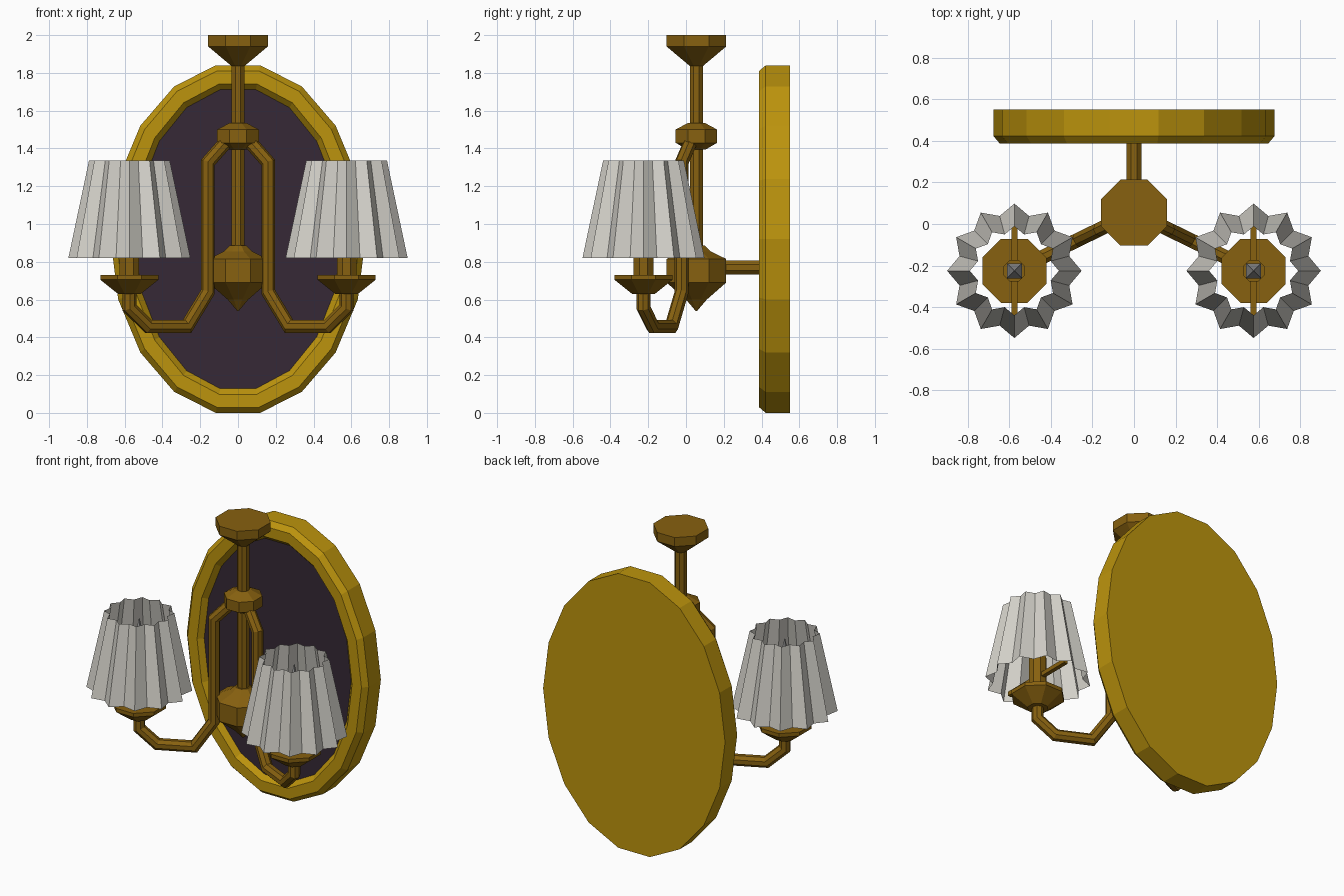
import bpy, bmesh, math
from mathutils import Vector

if "Cube" in bpy.data.objects:
    bpy.data.objects.remove(bpy.data.objects["Cube"])


def material(name, rgb):
    m = bpy.data.materials.new(name)
    lin = [c / 12.92 if c <= 0.04045 else ((c + 0.055) / 1.055) ** 2.4 for c in rgb]
    m.diffuse_color = (*lin, 1)
    m.use_nodes = True
    m.node_tree.nodes["Principled BSDF"].inputs["Base Color"].default_value = m.diffuse_color
    return m


GOLD = material("bright_gold", (0.74, 0.58, 0.05))
BRASS = material("dark_brass", (0.53, 0.38, 0.06))
DARK = material("dark_plum", (0.21, 0.16, 0.21))
CLOTH = material("pale_grey_shade", (0.83, 0.82, 0.79))
GLASS = material("grey_bulb", (0.62, 0.62, 0.62))

AXIS = (0.0, 0.055)      # central stem, x and y
LAMP = (0.575, -0.225)   # right-hand lamp, x and y


def build(name, rings, mats, cap_start=True, cap_end=True, fix=True):
    """Skin a list of equal point rings into one flat-faced object."""
    bm = bmesh.new()
    loops = [[bm.verts.new(p) for p in r] for r in rings]
    n = len(loops[0])
    for a, b in zip(loops, loops[1:]):
        for i in range(n):
            j = (i + 1) % n
            bm.faces.new((a[i], a[j], b[j], b[i]))
    if cap_start:
        bm.faces.new(loops[0][::-1])
    if cap_end:
        bm.faces.new(loops[-1]).material_index = len(mats) - 1
    if fix:
        bmesh.ops.recalc_face_normals(bm, faces=bm.faces[:])
    me = bpy.data.meshes.new(name)
    bm.to_mesh(me)
    bm.free()
    for m in mats:
        me.materials.append(m)
    ob = bpy.data.objects.new(name, me)
    bpy.context.collection.objects.link(ob)
    return ob


def lathe(name, centre, profile, mat, sides=8):
    """Turned part; radii are measured to the flats, flats face the axes."""
    k = 1 / math.cos(math.pi / sides)
    rings = [[(centre[0] + r * k * math.cos((i + .5) * math.tau / sides),
               centre[1] + r * k * math.sin((i + .5) * math.tau / sides), z)
              for i in range(sides)] for r, z in profile]
    return build(name, rings, [mat])


def tube(name, path, side, r, mat, sides=8):
    """Mitred tube along a path lying in the plane perpendicular to side."""
    pts = [Vector(p) for p in path]
    side = Vector(side).normalized()
    k = r / math.cos(math.pi / sides)
    rings = []
    for i, p in enumerate(pts):
        a = (p - pts[i - 1]).normalized() if i else (pts[1] - p).normalized()
        b = (pts[i + 1] - p).normalized() if i < len(pts) - 1 else a
        t = (a + b).normalized()
        normal = side.cross(t) / t.dot(a)
        rings.append([p + k * (side * math.cos((j + .5) * math.tau / sides)
                               + normal * math.sin((j + .5) * math.tau / sides))
                      for j in range(sides)])
    return build(name, rings, [mat])


# oval wall plate: gold frame with a recessed dark panel
def oval(inset, y):
    return [((0.675 - inset) * math.sin(math.radians(10 + 20 * i)), y,
             0.92 + (0.934 - inset) * math.cos(math.radians(10 + 20 * i))) for i in range(18)]


build("wall_plate", [oval(0, .55), oval(0, .422), oval(.03, .387), oval(.10, .387),
                     oval(.13, .42)], [GOLD, DARK])

# central column: canopy, stem, collar, bottom boss, wall bracket
lathe("canopy", AXIS, [(.158, 2.0), (.158, 1.94), (.033, 1.835)], BRASS)
lathe("stem", AXIS, [(.035, 1.86), (.035, .84)], BRASS)
lathe("collar", AXIS, [(.045, 1.535), (.11, 1.50), (.11, 1.43), (.05, 1.395)], BRASS)
lathe("bottom_boss", AXIS, [(.045, .885), (.075, .855), (.158, .815), (.158, .69),
                            (.055, .60), (.004, .54)], BRASS)
tube("wall_bracket", [(0, .15, .77), (0, .44, .77)], (1, 0, 0), .037, BRASS)

# pleated shade outline: 12 outer folds, 12 inner folds
def pleats(cx, cy, r, z):
    return [(cx + r * (1 if i % 2 == 0 else .845) * math.cos(i * math.tau / 24),
             cy + r * (1 if i % 2 == 0 else .845) * math.sin(i * math.tau / 24), z)
            for i in range(24)]


# arm path as (share of sideways reach to the lamp, height)
ARM = [(.05, 1.45), (.16, 1.325), (.16, .64), (.27, .458), (.475, .458), (.575, .557), (.575, .66)]

for label, s in (("left", -1), ("right", 1)):
    cx, cy = s * LAMP[0], LAMP[1]
    dx, dy = cx, cy - AXIS[1]
    path = [(dx * x / .575, AXIS[1] + dy * x / .575, z) for x, z in ARM]
    tube(label + "_arm", path, (-dy, dx, 0), .034, BRASS)
    lathe(label + "_cup", (cx, cy), [(.06, .63), (.154, .705), (.154, .73)], BRASS)
    lathe(label + "_candle", (cx, cy), [(.052, .72), (.052, .98)], BRASS)
    lathe(label + "_bulb", (cx, cy), [(.025, .97), (.036, 1.06), (.002, 1.29)], GLASS, 4)
    tube(label + "_shade_bar", [(cx, cy - .265, .845), (cx, cy + .265, .845)],
         (1, 0, 0), .014, BRASS, 4)
    build(label + "_shade", [pleats(cx, cy, .323, .82), pleats(cx, cy, .214, 1.335)],
          [CLOTH], False, False, False)
